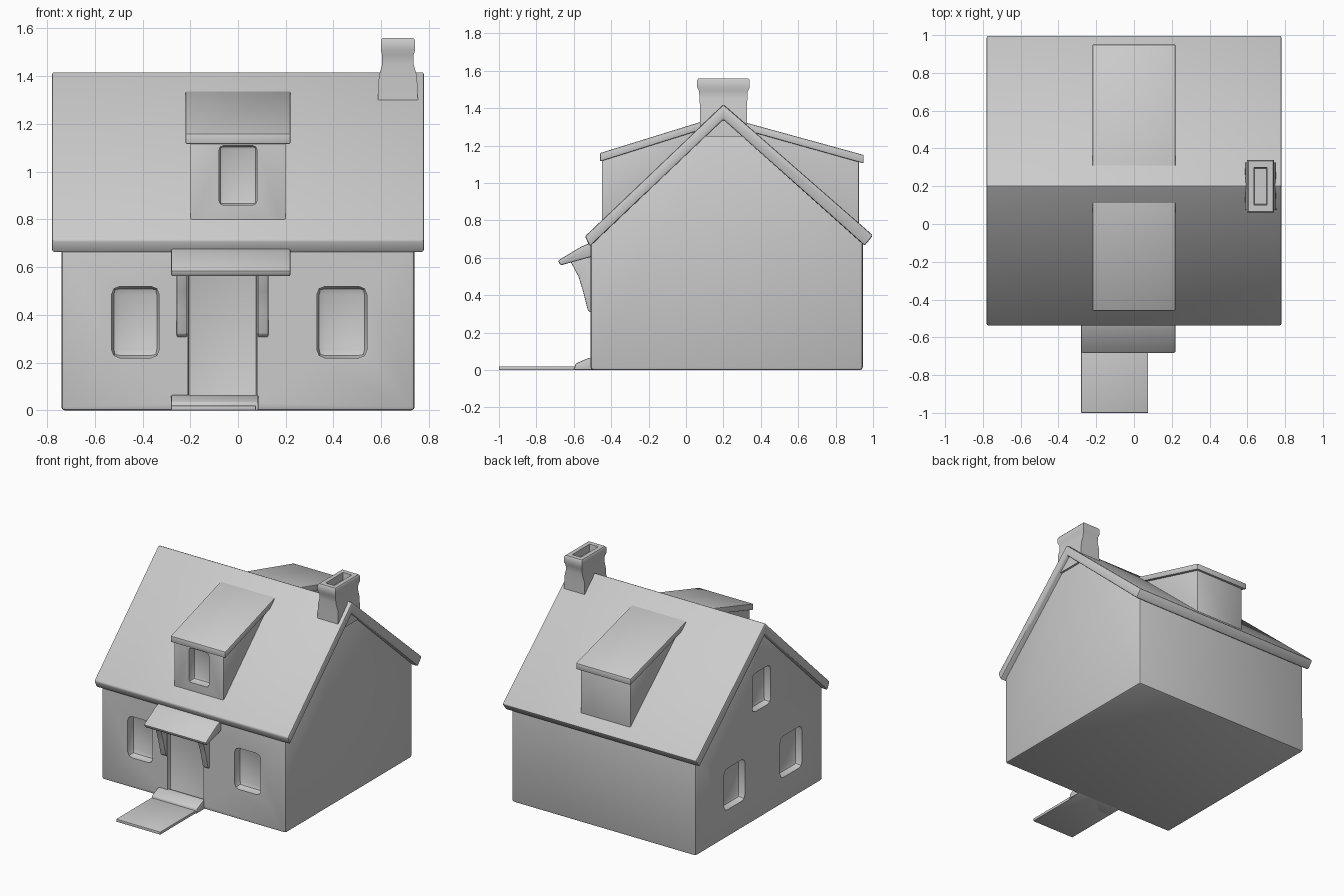
import bpy, bmesh, math

if "Cube" in bpy.data.objects:
    bpy.data.objects.remove(bpy.data.objects["Cube"])


def finish(obj, bevel=0.0, cutters=()):
    """Round the edges, carve the openings, then shade smooth with sharp edges."""
    bpy.ops.object.select_all(action='DESELECT')
    bpy.context.view_layer.objects.active = obj
    obj.select_set(True)
    if bevel:
        m = obj.modifiers.new("Bevel", 'BEVEL')
        m.width, m.segments, m.limit_method = bevel, 2, 'ANGLE'
        bpy.ops.object.modifier_apply(modifier=m.name)
    for c in cutters:
        m = obj.modifiers.new("Opening", 'BOOLEAN')
        m.operation, m.solver, m.object = 'DIFFERENCE', 'EXACT', c
        bpy.ops.object.modifier_apply(modifier=m.name)
        bpy.data.objects.remove(c)
    bpy.ops.object.shade_smooth_by_angle(angle=math.radians(35))
    return obj


def loft(name, rings):
    """Skin a list of equal-length vertex rings and cap both ends."""
    bm = bmesh.new()
    vs = [[bm.verts.new(p) for p in r] for r in rings]
    n = len(vs[0])
    for a, b in zip(vs, vs[1:]):
        for i in range(n):
            bm.faces.new((a[i], a[(i + 1) % n], b[(i + 1) % n], b[i]))
    bm.faces.new(vs[0])
    bm.faces.new(vs[-1])
    bmesh.ops.recalc_face_normals(bm, faces=bm.faces)
    mesh = bpy.data.meshes.new(name)
    bm.to_mesh(mesh)
    bm.free()
    obj = bpy.data.objects.new(name, mesh)
    bpy.context.collection.objects.link(obj)
    return obj


def prism(name, x0, x1, profile):
    """Extrude a (y, z) profile along x."""
    return loft(name, [[(x, y, z) for y, z in profile] for x in (x0, x1)])


def box(name, x0, x1, y0, y1, z0, z1):
    return prism(name, x0, x1, [(y0, z0), (y1, z0), (y1, z1), (y0, z1)])


def opening(x0, x1, y0, y1, z0, z1, radius=0.035):
    """Rounded cutter for a recessed window or door."""
    c = box("opening_cutter", x0, x1, y0, y1, z0, z1)
    c.hide_render = True
    return finish(c, radius)


# House body with recessed windows and door
cutters = [
    opening(-0.53, -0.33, -0.65, -0.45, 0.22, 0.52),
    opening(0.33, 0.54, -0.65, -0.45, 0.22, 0.52),
    opening(-0.21, 0.08, -0.65, -0.475, 0.03, 0.62, 0.015),
]
for y, z0, z1, half in ((0.50, 0.20, 0.50, 0.12), (-0.15, 0.19, 0.49, 0.125), (0.19, 0.79, 1.07, 0.105)):
    cutters.append(opening(-0.9, -0.685, y - half, y + half, z0, z1))
walls = prism("house_walls", -0.74, 0.74,
              [(-0.51, 0), (-0.51, 0.70), (0.2, 1.38), (0.945, 0.72), (0.945, 0)])
finish(walls, 0.015, cutters)

# Gable roof
roof = prism("gable_roof", -0.78, 0.78,
             [(-0.54, 0.715), (0.2, 1.42), (1.0, 0.72), (0.955, 0.665), (0.2, 1.34), (-0.515, 0.66)])
finish(roof, 0.01)

# Dormers: walls and sloping roof, front one with a window
front_wall = prism("front_dormer_walls", -0.2, 0.2,
                   [(-0.45, 0.75), (-0.45, 1.14), (0.14, 1.32)])
finish(front_wall, 0.006, [opening(-0.08, 0.08, -0.6, -0.39, 0.86, 1.11, 0.02)])
back_wall = prism("back_dormer_walls", -0.2, 0.2,
                  [(0.925, 0.74), (0.925, 1.13), (0.28, 1.31)])
finish(back_wall, 0.006)
finish(prism("front_dormer_roof", -0.22, 0.22,
             [(-0.46, 1.115), (-0.46, 1.16), (0.115, 1.338), (0.13, 1.30)]), 0.006)
finish(prism("back_dormer_roof", -0.22, 0.22,
             [(0.95, 1.105), (0.95, 1.15), (0.305, 1.327), (0.29, 1.29)]), 0.006)

# Chimney with flared base, wider cap and hollow flue
levels = [(1.25, 0.085, 0.125), (1.40, 0.080, 0.125), (1.45, 0.066, 0.128), (1.49, 0.066, 0.130),
          (1.51, 0.072, 0.140), (1.55, 0.072, 0.140), (1.56, 0.065, 0.133),
          (1.56, 0.035, 0.10), (1.51, 0.032, 0.095)]
chimney = loft("chimney", [[(0.67 + sx * hx, 0.2 + sy * hy, z)
                            for sx, sy in ((-1, -1), (1, -1), (1, 1), (-1, 1))]
                           for z, hx, hy in levels])
finish(chimney)

# Porch canopy and its brackets
canopy = prism("porch_canopy", -0.28, 0.22,
               [(-0.685, 0.585), (-0.67, 0.56), (-0.49, 0.61), (-0.49, 0.69), (-0.56, 0.66)])
finish(canopy, 0.008)
for side, x in (("left", -0.235), ("right", 0.105)):
    finish(prism("porch_bracket_" + side, x - 0.022, x + 0.022,
                 [(-0.62, 0.585), (-0.575, 0.50), (-0.55, 0.42), (-0.525, 0.32), (-0.50, 0.30), (-0.50, 0.62)]), 0.005)

# Door step and garden path
finish(prism("door_step", -0.28, 0.085,
             [(-0.60, 0), (-0.59, 0.035), (-0.52, 0.065), (-0.49, 0.065), (-0.49, 0)]), 0.006)
finish(box("garden_path", -0.28, 0.075, -1.0, -0.50, 0, 0.02), 0.003)
